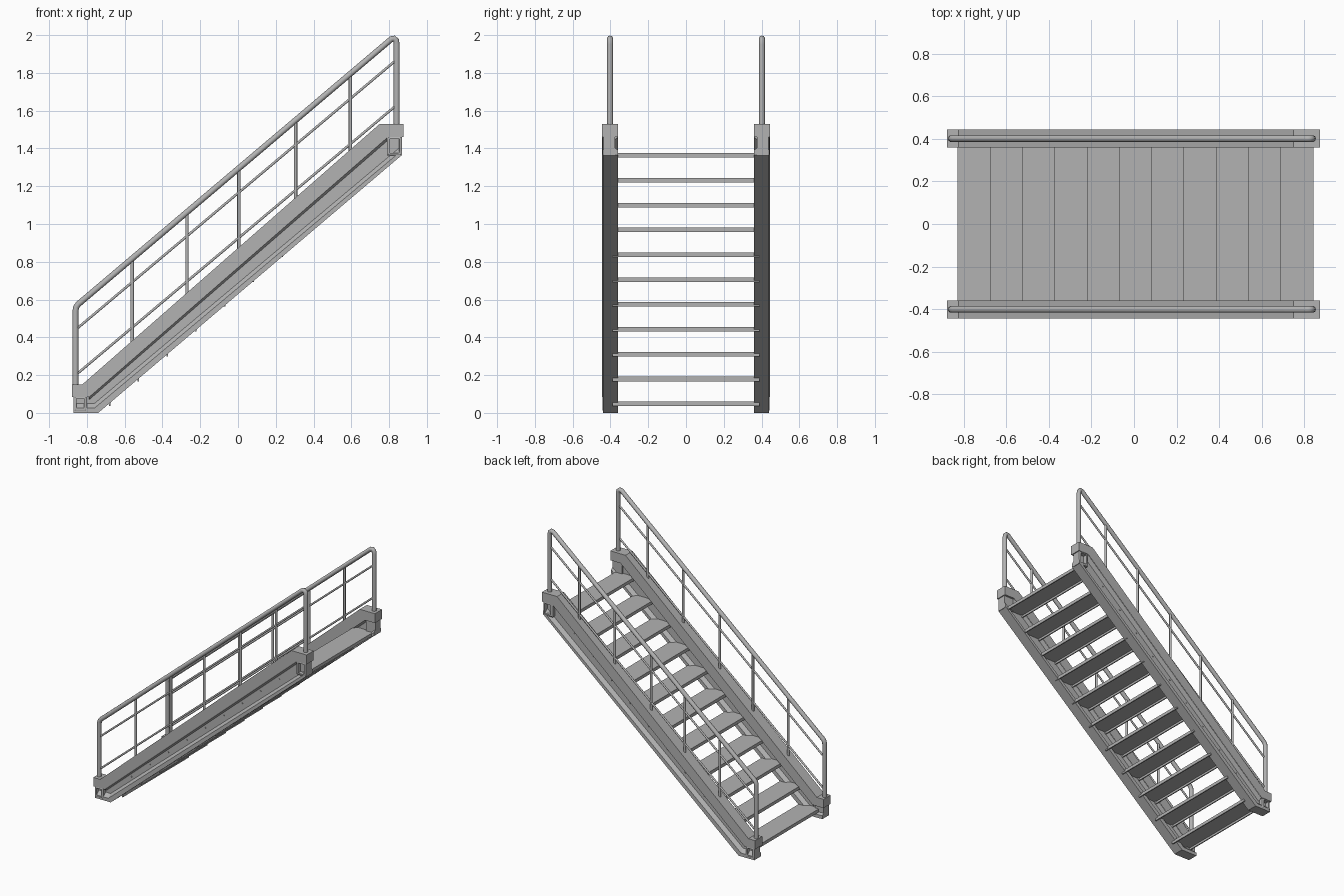
import bpy, bmesh
from mathutils import Vector

cube = bpy.data.objects.get("Cube")
if cube:
    bpy.data.objects.remove(cube, do_unlink=True)

steel = bpy.data.materials.new("grey_steel")
steel.use_nodes = True
grey = (0.45, 0.45, 0.45, 1)
steel.diffuse_color = grey
steel.node_tree.nodes["Principled BSDF"].inputs["Base Color"].default_value = grey


def finish(name, bm):
    bmesh.ops.recalc_face_normals(bm, faces=bm.faces)
    mesh = bpy.data.meshes.new(name)
    bm.to_mesh(mesh)
    bm.free()
    mesh.materials.append(steel)
    obj = bpy.data.objects.new(name, mesh)
    bpy.context.collection.objects.link(obj)
    return obj


def loft(name, sections):
    """Join matching side outlines (x, z) placed at successive y stations."""
    bm = bmesh.new()
    rings = [[bm.verts.new((x, y, z)) for x, z in pts] for y, pts in sections]
    for a, b in zip(rings, rings[1:]):
        for i in range(len(a)):
            j = (i + 1) % len(a)
            bm.faces.new((a[i], a[j], b[j], b[i]))
    bm.faces.new(rings[0])
    bm.faces.new(rings[-1][::-1])
    return finish(name, bm)


def pipe(name, points, radius):
    curve = bpy.data.curves.new(name, "CURVE")
    curve.dimensions = "3D"
    curve.bevel_depth = radius
    curve.bevel_resolution = 3
    curve.use_fill_caps = True
    spline = curve.splines.new("POLY")
    spline.points.add(len(points) - 1)
    for p, co in zip(spline.points, points):
        p.co = (*co, 1)
    spline.use_smooth = True
    curve.materials.append(steel)
    obj = bpy.data.objects.new(name, curve)
    bpy.context.collection.objects.link(obj)


def socket_block(name, side, x0, x1, z0, z1):
    """End block with a square socket sunk in its outer face."""
    bm = bmesh.new()
    bmesh.ops.create_cube(bm, size=1)
    for v in bm.verts:
        v.co = Vector((x0 if v.co.x < 0 else x1,
                       side * (0.375 if v.co.y < 0 else 0.438),
                       z0 if v.co.z < 0 else z1))
    bmesh.ops.recalc_face_normals(bm, faces=bm.faces)
    outer = max(bm.faces, key=lambda f: side * f.calc_center_median().y)
    for inset, move in ((0.012, 0.004), (0.008, 0), (0.001, -0.03)):
        bmesh.ops.inset_region(bm, faces=[outer], thickness=inset)
        bmesh.ops.translate(bm, verts=outer.verts, vec=(0, side * move, 0))
    finish(name, bm)


def flange(rise):
    low = [(-0.87, 0), (-0.74, 0), (0.868, 1.365)]
    return low + [(0.868, 1.365 + rise), (-0.76, rise), (-0.87, rise)]


cap = [(-0.88, 0.085), (-0.88, 0.15), (-0.825, 0.15), (0.75, 1.53),
       (0.875, 1.53), (0.875, 1.46), (0.79, 1.46), (-0.79, 0.085)]
taper_low = [(0.79, 1.44), (-0.79, 0.068)]
web = [(-0.86, 0.01), (-0.86, 0.1), (-0.80, 0.1), (0.78, 1.48),
       (0.86, 1.48), (0.86, 1.38), (-0.74, 0.01)]
taper = [(-0.79, 0.085), (0.79, 1.46)] + taper_low

for s, side in ((1, "back"), (-1, "front")):
    # Stringer beam: wide cap, thin web and tapered flanges
    loft(side + "_stringer_cap", [(s * 0.36, cap), (s * 0.444, cap)])
    loft(side + "_stringer_web", [(s * 0.388, web), (s * 0.412, web)])
    loft(side + "_stringer_flange", [(s * y, flange(t)) for y, t in
         ((0.36, 0.025), (0.388, 0.05), (0.412, 0.05), (0.44, 0.025))])
    edge = taper[:2] + [(0.79, 1.457), (-0.79, 0.082)]
    loft(side + "_cap_taper", [(s * 0.362, edge), (s * 0.388, taper),
                               (s * 0.412, taper), (s * 0.442, edge)])
    socket_block(side + "_lower_end_block", s, -0.87, -0.80, 0.008, 0.09)
    socket_block(side + "_upper_end_block", s, 0.79, 0.868, 1.362, 1.465)

    # Handrail bent down into the two end posts
    y = s * 0.402
    rail = [(-0.86, 0.12), (-0.86, 0.54), (-0.857, 0.56), (-0.845, 0.576),
            (0.812, 1.979), (0.826, 1.982), (0.837, 1.972), (0.84, 1.95), (0.84, 1.5)]
    pipe(side + "_handrail", [(x, y, z) for x, z in rail], 0.016)
    for label, z in (("middle", 0.44), ("lower", 0.20)):
        pipe(f"{side}_{label}_rail", [(-0.86, y, z), (0.84, y, z + 1.43)], 0.007)
    for x in (-0.56, -0.27, 0.005, 0.305, 0.595):
        foot = 0.84 + 0.878 * x
        pipe(side + "_baluster", [(x, y, foot), (x, y, 1.29 + 0.846 * x)], 0.009)

# Treads: folded plates with down-turned lips, bolted through the webs
for i in range(11):
    x, z = -0.83 + 0.152 * i, 0.06 + 0.1315 * i
    b = x + 0.155
    fold = [(x, z), (b, z), (b, z - 0.024), (b - 0.008, z - 0.024),
            (b - 0.008, z - 0.008), (x + 0.008, z - 0.008),
            (x + 0.008, z - 0.024), (x, z - 0.024)]
    loft("tread", [(-0.39, fold), (0.39, fold)])
    if 0 < i < 10:
        for s in (1, -1):
            pipe("tread_bolt", [(x + 0.09, s * 0.41, z + 0.03),
                                (x + 0.09, s * 0.417, z + 0.03)], 0.005)
